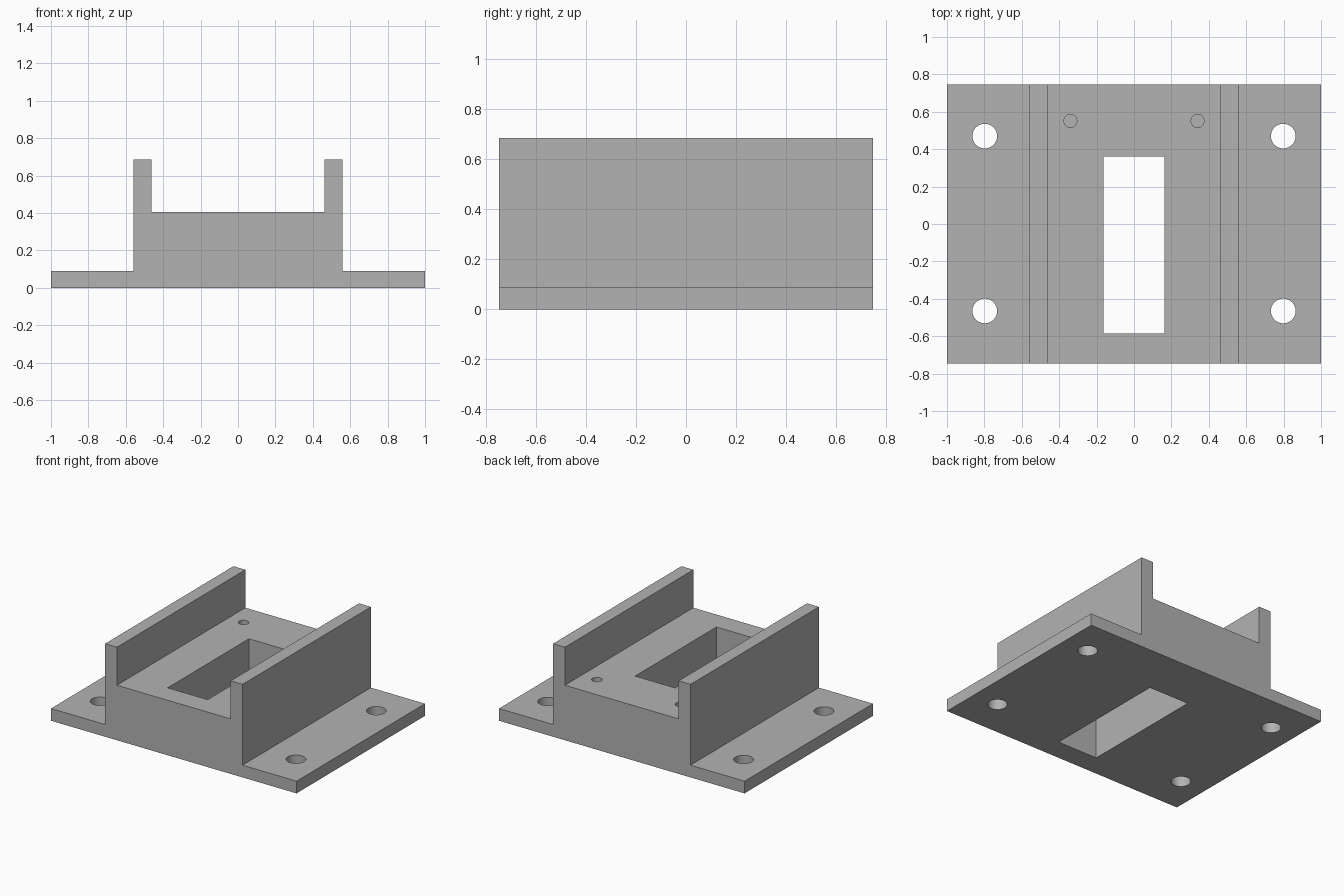
import bpy
import bmesh
import math
from mathutils import Matrix

if "Cube" in bpy.data.objects:
    bpy.data.objects.remove(bpy.data.objects["Cube"], do_unlink=True)

HALF_DEPTH = 0.747
SEAT_Z = 0.405

grey = bpy.data.materials.new("plain grey")
grey.use_nodes = True
colour = (0.45, 0.45, 0.45, 1)
grey.diffuse_color = colour
grey.node_tree.nodes["Principled BSDF"].inputs["Base Color"].default_value = colour


def finish(name, bm):
    bmesh.ops.recalc_face_normals(bm, faces=bm.faces)
    mesh = bpy.data.meshes.new(name)
    bm.to_mesh(mesh)
    bm.free()
    mesh.materials.append(grey)
    obj = bpy.data.objects.new(name, mesh)
    bpy.context.collection.objects.link(obj)
    return obj


def add_cylinder(bm, x, y, radius, bottom, top):
    bmesh.ops.create_cone(bm, cap_ends=True, segments=48, radius1=radius, radius2=radius,
                          depth=top - bottom,
                          matrix=Matrix.Translation((x, y, (bottom + top) / 2)))


# Bracket body: one mirrored cross-section with flanges, side walls and a channel
half = [(0.463, SEAT_Z), (0.463, 0.685), (0.56, 0.685), (0.56, 0.09), (1, 0.09), (1, 0)]
section = half + [(-x, z) for x, z in reversed(half)]
bm = bmesh.new()
face = bm.faces.new([bm.verts.new((x, -HALF_DEPTH, z)) for x, z in section])
sweep = bmesh.ops.extrude_face_region(bm, geom=[face], use_keep_orig=True)
new_verts = [v for v in sweep["geom"] if isinstance(v, bmesh.types.BMVert)]
bmesh.ops.translate(bm, verts=new_verts, vec=(0, 2 * HALF_DEPTH, 0))
body = finish("mounting_bracket", bm)

# Cutters: rectangular window, four flange holes and two blind pilot holes
bm = bmesh.new()
bmesh.ops.create_cube(bm, size=1, matrix=Matrix.Translation((0, -0.113, 0.3))
                      @ Matrix.Diagonal((0.326, 0.946, 1, 1)))
for side in (-1, 1):
    for y in (-0.465, 0.47):
        add_cylinder(bm, side * 0.798, y, 0.066, -0.1, 0.2)
    add_cylinder(bm, side * 0.34, 0.551, 0.035, SEAT_Z - 0.25, SEAT_Z + 0.1)
cutter = finish("hole_cutter", bm)
cutter.hide_render = True

cut = body.modifiers.new("holes", "BOOLEAN")
cut.operation = "DIFFERENCE"
cut.solver = "EXACT"
cut.object = cutter
bpy.context.view_layer.objects.active = body
body.select_set(True)
bpy.ops.object.modifier_apply(modifier=cut.name)
bpy.data.objects.remove(cutter, do_unlink=True)

# Smooth hole walls, crisp edges elsewhere
bpy.ops.object.shade_smooth_by_angle(angle=math.radians(30))
